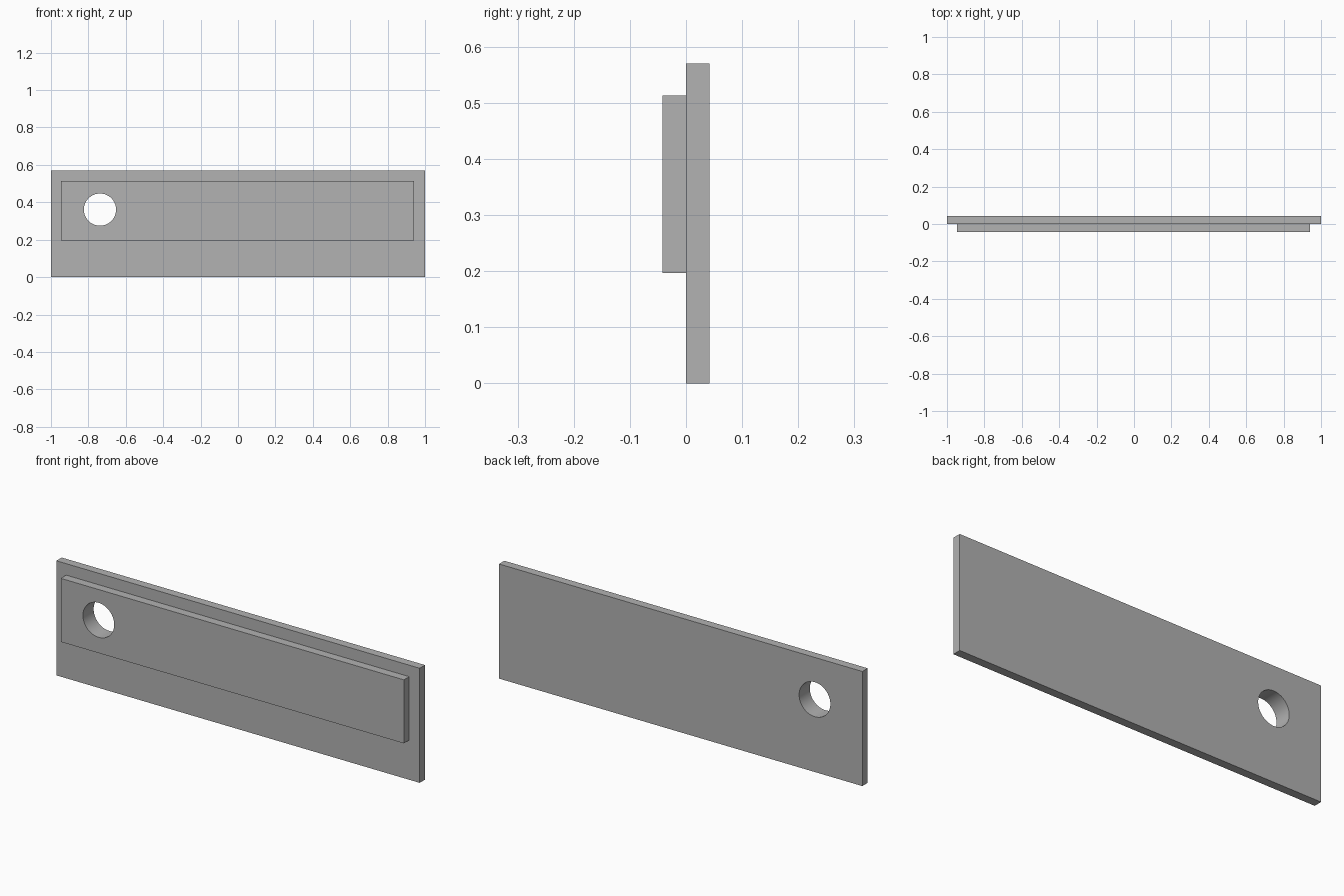
import bpy
import math

default_cube = bpy.data.objects.get("Cube")
if default_cube:
    bpy.data.objects.remove(default_cube, do_unlink=True)

GREY = (0.445, 0.445, 0.445, 1.0)
grey = bpy.data.materials.new("plain grey")
grey.use_nodes = True
grey.diffuse_color = GREY
grey.node_tree.nodes["Principled BSDF"].inputs["Base Color"].default_value = GREY

THICK = 0.042
HOLE_X, HOLE_Z, HOLE_R = -0.738, 0.361, 0.086


def slab(name, x0, x1, y0, y1, z0, z1):
    """Rectangular plate between two corners."""
    bpy.ops.mesh.primitive_cube_add(
        size=1, location=((x0 + x1) / 2, (y0 + y1) / 2, (z0 + z1) / 2))
    ob = bpy.context.object
    ob.name = name
    ob.scale = (x1 - x0, y1 - y0, z1 - z0)
    bpy.ops.object.transform_apply(location=False, rotation=False, scale=True)
    ob.data.materials.append(grey)
    return ob


# Back plate and the raised panel on its front
plates = [
    slab("back_plate", -1, 1, 0, THICK, 0, 0.57),
    slab("raised_panel", -0.946, 0.942, -THICK, 0, 0.197, 0.513),
]

# Round hole through both plates
bpy.ops.mesh.primitive_cylinder_add(
    vertices=64, radius=HOLE_R, depth=0.4,
    location=(HOLE_X, 0, HOLE_Z), rotation=(math.pi / 2, 0, 0))
cutter = bpy.context.object
cutter.name = "hole_cutter"
cutter.hide_render = True
cutter.data.materials.append(grey)

for plate in plates:
    cut = plate.modifiers.new("hole", 'BOOLEAN')
    cut.operation = 'DIFFERENCE'
    cut.solver = 'EXACT'
    cut.object = cutter
    bpy.ops.object.select_all(action='DESELECT')
    plate.select_set(True)
    bpy.context.view_layer.objects.active = plate
    bpy.ops.object.modifier_apply(modifier=cut.name)
    bpy.ops.object.shade_smooth_by_angle(angle=math.radians(30))

bpy.data.objects.remove(cutter, do_unlink=True)
